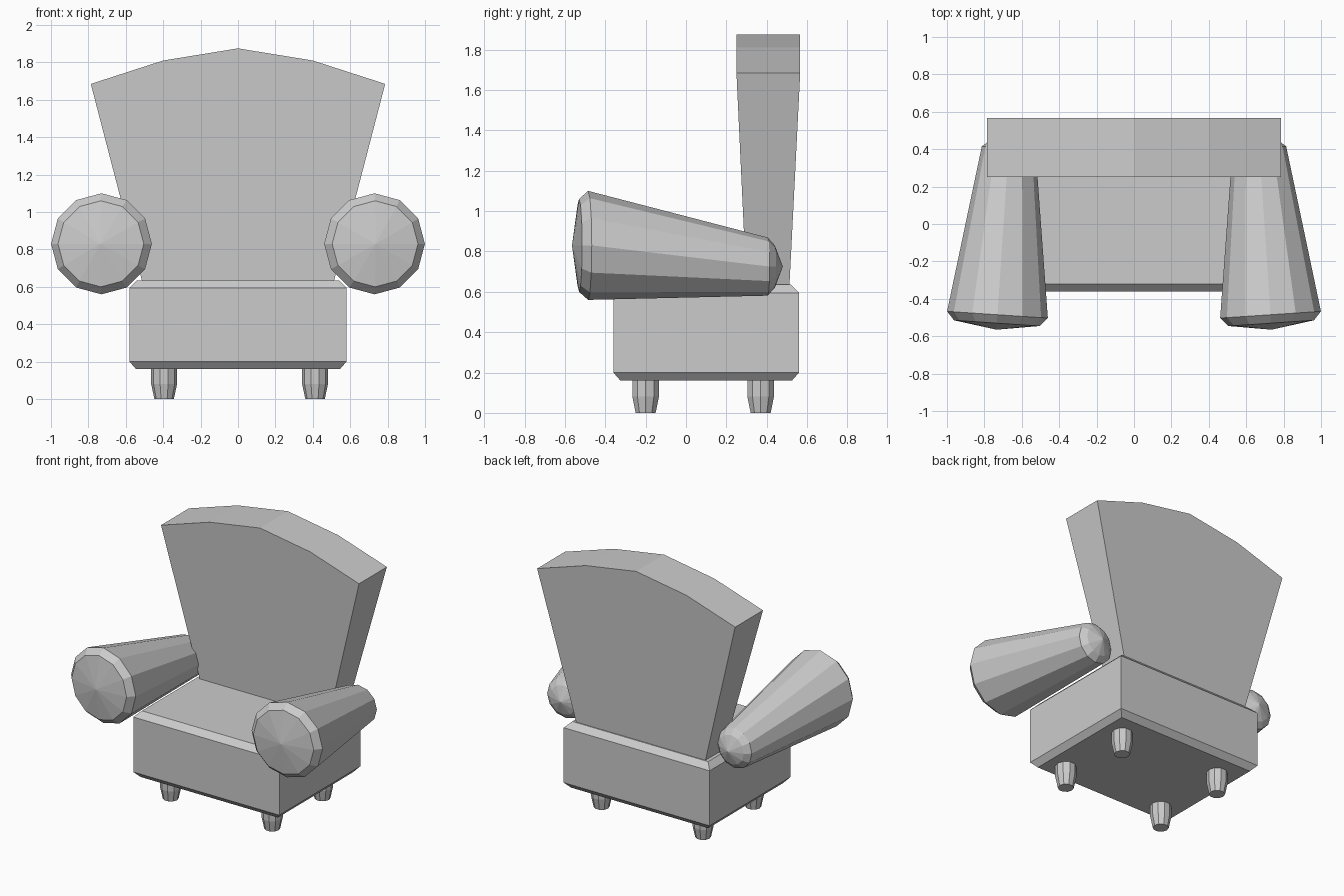
import bpy, bmesh
from math import sin, cos, pi
from mathutils import Vector

if "Cube" in bpy.data.objects:
    bpy.data.objects.remove(bpy.data.objects["Cube"])


def loft(name, rings, start_tip=None, end_tip=None):
    """Skin a list of equal-length vertex rings; ends are flat or pointed."""
    bm = bmesh.new()
    loops = [[bm.verts.new(p) for p in ring] for ring in rings]
    n = len(loops[0])
    for a, b in zip(loops, loops[1:]):
        for i in range(n):
            j = (i + 1) % n
            bm.faces.new((a[i], a[j], b[j], b[i]))
    for loop, tip in ((loops[0], start_tip), (loops[-1], end_tip)):
        if tip is None:
            bm.faces.new(loop)
        else:
            t = bm.verts.new(tip)
            for i in range(n):
                bm.faces.new((loop[i], loop[(i + 1) % n], t))
    bmesh.ops.recalc_face_normals(bm, faces=bm.faces)
    mesh = bpy.data.meshes.new(name)
    bm.to_mesh(mesh)
    bm.free()
    obj = bpy.data.objects.new(name, mesh)
    bpy.context.collection.objects.link(obj)
    return obj


def ring(centre, radius, u, v, n):
    c, u, v = Vector(centre), Vector(u), Vector(v)
    return [c + radius * (cos(2 * pi * i / n) * u + sin(2 * pi * i / n) * v)
            for i in range(n)]


# Seat: block chamfered along its top and bottom rims
def seat_rect(z, inset):
    x, y0, y1 = 0.58 - inset, -0.36 + inset, 0.56 - inset
    return [(-x, y0, z), (x, y0, z), (x, y1, z), (-x, y1, z)]


loft("seat", [seat_rect(0.16, 0.035), seat_rect(0.20, 0),
              seat_rect(0.595, 0), seat_rect(0.635, 0.04)])

# Backrest: fan-shaped profile that thickens towards the top
outline = [(-0.51, 0.62), (0.51, 0.62), (0.787, 1.685), (0.40, 1.81),
           (0, 1.875), (-0.40, 1.81), (-0.787, 1.685)]


def back_face(y_bottom, y_top):
    return [(x, y_bottom if z < 1 else y_top, z) for x, z in outline]


loft("backrest", [back_face(0.30, 0.25), back_face(0.512, 0.566)])

# Arms: tapered rolls, splayed towards the front
for side, label in ((-1, "left"), (1, "right")):
    def axis(y):
        t = (y + 0.485) / 0.89
        return (side * (0.73 - 0.06 * t), y, 0.83 - 0.105 * min(max(t, 0), 1))

    u = Vector((1, side * 0.067, 0)).normalized()
    profile = [(-0.53, 0.23), (-0.485, 0.27), (0.405, 0.144), (0.44, 0.105)]
    loft(label + "_arm", [ring(axis(y), r, u, (0, 0, 1), 12) for y, r in profile],
         axis(-0.565), axis(0.48))

# Feet: short pegs tapering to the floor
for y, row in ((-0.20, "front"), (0.37, "rear")):
    for x, label in ((-0.395, "left"), (0.412, "right")):
        loft(f"{row}_{label}_foot",
             [ring((x, y, z), r, (1, 0, 0), (0, 1, 0), 10)
              for z, r in ((0, 0.052), (0.08, 0.069), (0.165, 0.069))])
